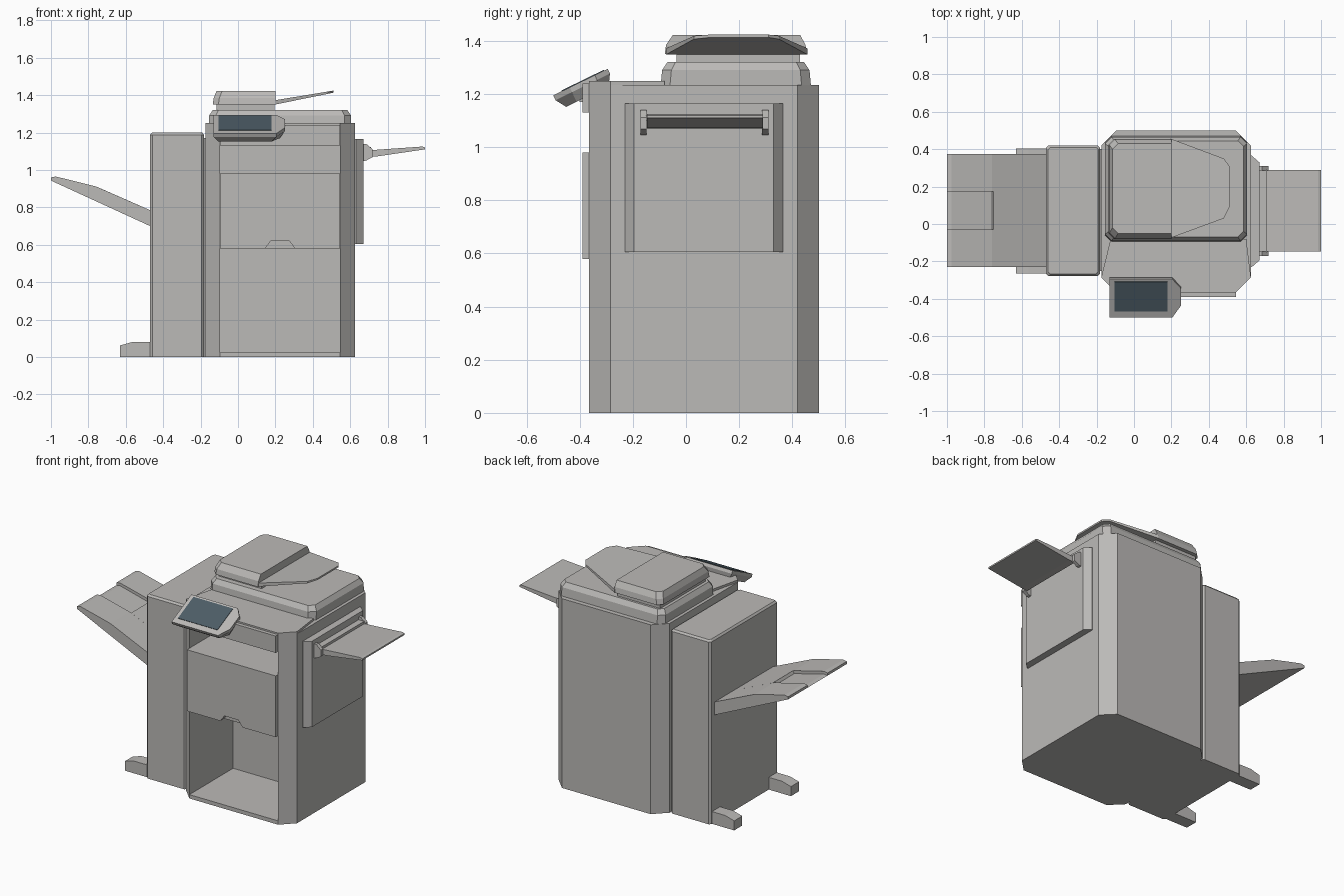
import bpy, bmesh, math
from mathutils import Matrix

if "Cube" in bpy.data.objects:
    bpy.data.objects.remove(bpy.data.objects["Cube"])


def material(name, rgb):
    m = bpy.data.materials.new(name)
    m.diffuse_color = (*rgb, 1)
    m.use_nodes = True
    m.node_tree.nodes["Principled BSDF"].inputs["Base Color"].default_value = m.diffuse_color
    return m


GREY = material("warm grey plastic", (0.50, 0.49, 0.475))
SCREEN = material("dark blue grey screen", (0.075, 0.11, 0.135))


def loft(name, rings, mat=GREY):
    """Closed solid through rings of 3D points."""
    bm = bmesh.new()
    rows = [[bm.verts.new(p) for p in ring] for ring in rings]
    n = len(rows[0])
    for a, b in zip(rows, rows[1:]):
        for i in range(n):
            j = (i + 1) % n
            bm.faces.new((a[i], a[j], b[j], b[i]))
    bm.faces.new(rows[0])
    bm.faces.new(rows[-1])
    bmesh.ops.recalc_face_normals(bm, faces=bm.faces)
    me = bpy.data.meshes.new(name)
    bm.to_mesh(me)
    bm.free()
    me.materials.append(mat)
    ob = bpy.data.objects.new(name, me)
    bpy.context.collection.objects.link(ob)
    return ob


def prism(name, pts, axis, a, b, mat=GREY):
    """Extrude a 2D profile along an axis from a to b."""
    place = {"x": lambda u, v, h: (h, u, v),
             "y": lambda u, v, h: (u, h, v),
             "z": lambda u, v, h: (u, v, h)}[axis]
    return loft(name, [[place(u, v, h) for u, v in pts] for h in (a, b)], mat)


def rect(x0, x1, y0, y1, c=0.0):
    """Rectangle outline with cut corners."""
    if c == 0:
        return [(x0, y0), (x1, y0), (x1, y1), (x0, y1)]
    return [(x0 + c, y0), (x1 - c, y0), (x1, y0 + c), (x1, y1 - c),
            (x1 - c, y1), (x0 + c, y1), (x0, y1 - c), (x0, y0 + c)]


def box(name, x0, x1, y0, y1, z0, z1, mat=GREY):
    return prism(name, rect(x0, x1, y0, y1), "z", z0, z1, mat)


def layers(name, levels, mat=GREY):
    """Stack of outlines given as (outline, z)."""
    return loft(name, [[(x, y, z) for x, y in o] for o, z in levels], mat)


# main cabinet with the open front bay
body = prism("main_cabinet", rect(-0.175, 0.625, -0.365, 0.5, 0.08), "z", 0, 1.235)
cutter = box("bay_cutter", -0.095, 0.545, -0.5, 0.085, 0.025, 1.13)
cutter.hide_render = True
mod = body.modifiers.new("bay", "BOOLEAN")
mod.operation, mod.solver, mod.object = "DIFFERENCE", "EXACT", cutter
bpy.context.view_layer.objects.active = body
bpy.ops.object.modifier_apply(modifier="bay")
bpy.data.objects.remove(cutter)

# front top deck and front panel
prism("front_top_deck", [(-0.175, -0.285), (-0.095, -0.365), (0.545, -0.365),
      (0.625, -0.285), (0.60, -0.08), (-0.125, -0.08)], "z", 1.235, 1.25)
box("upper_front_panel", -0.095, 0.545, -0.39, -0.365, 1.13, 1.24)

# paper drawer with a notched front
box("paper_drawer", -0.095, 0.545, -0.35, 0.085, 0.58, 0.98)
prism("drawer_front", [(-0.095, 0.58), (0.145, 0.58), (0.175, 0.62), (0.275, 0.62),
      (0.305, 0.58), (0.545, 0.58), (0.545, 0.98), (-0.095, 0.98)], "y", -0.39, -0.35)

# scanner base, lid neck and document feeder
layers("scanner_base", [(rect(-0.155, 0.605, -0.095, 0.47, 0.035), 1.235),
                        (rect(-0.155, 0.605, -0.09, 0.465, 0.035), 1.29),
                        (rect(-0.135, 0.585, -0.07, 0.445, 0.03), 1.32)])
box("scanner_lid_neck", -0.115, 0.195, -0.035, 0.43, 1.32, 1.352)


def feeder_outline(x0, y0, y1, c=0.03):
    return [(x0 + c, y0), (0.2, y0), (0.2, y1), (x0 + c, y1), (x0, y1 - c), (x0, y0 + c)]


layers("document_feeder", [(feeder_outline(-0.135, -0.08, 0.455), 1.35),
                           (feeder_outline(-0.13, -0.075, 0.45), 1.385),
                           (feeder_outline(-0.115, -0.05, 0.43), 1.422)])

tray = [(0.195, -0.075), (0.48, 0.03), (0.51, 0.09), (0.51, 0.31), (0.48, 0.35), (0.195, 0.457)]


def slope(x, z0, z1):
    return z0 + (z1 - z0) * (x - 0.2) / 0.31


loft("document_tray", [[(x, y, slope(x, a, b)) for x, y in tray]
                       for a, b in ((1.35, 1.413), (1.373, 1.424))])


# tilted control panel
def panel_outline(d):
    return [(-0.13 + d, -0.114 + d), (0.205 - d, -0.114 + d), (0.25 - d, -0.045),
            (0.25 - d, 0.06), (0.205 - d, 0.114 - d), (-0.13 + d, 0.114 - d)]


tilt = Matrix.Translation((0, -0.3975, 1.245)) @ Matrix.Rotation(math.atan2(0.1, 0.205), 4, "X")
panel = layers("control_panel", [(panel_outline(0.025), -0.06), (panel_outline(0), -0.02),
                                 (panel_outline(0), 0)])
screen = box("touch_screen", -0.105, 0.18, -0.078, 0.1, -0.003, 0.003, SCREEN)
for ob in (panel, screen):
    ob.data.transform(tilt)
box("panel_arm", 0.0, 0.15, -0.40, -0.33, 1.17, 1.235)

# finisher unit on the left, with softened edges
finisher = [(rect(-0.47, -0.182, -0.278, 0.42, 0.012), 0),
            (rect(-0.47, -0.182, -0.278, 0.42, 0.012), 1.188),
            (rect(-0.46, -0.192, -0.268, 0.41, 0.012), 1.2)]
layers("finisher", finisher)
box("finisher_joint", -0.185, -0.17, -0.25, 0.40, 0, 1.17)
for side, y in (("front", -0.265), ("back", 0.32)):
    prism(side + "_stabiliser_foot", [(-0.47, 0), (-0.63, 0), (-0.63, 0.062),
          (-0.565, 0.08), (-0.47, 0.08)], "y", y, y + 0.083)

# output tray on the left: two full sides, lowered middle
full = [(-0.47, 0.70), (-0.47, 0.785), (-0.76, 0.912), (-0.975, 0.965), (-1, 0.96), (-1, 0.943)]
low = [(-0.47, 0.70), (-0.47, 0.785), (-0.75, 0.908), (-0.76, 0.892), (-0.975, 0.947), (-1, 0.943)]
for name, prof, y0, y1 in (("output_tray_front", full, -0.23, -0.03),
                           ("output_tray_middle", low, -0.03, 0.175),
                           ("output_tray_back", full, 0.175, 0.375)):
    prism(name, prof, "y", y0, y1)

# right side door and bypass tray
prism("side_door", [(0.62, -0.23), (0.63, -0.23), (0.67, -0.195), (0.67, 0.33),
                    (0.63, 0.365), (0.62, 0.365)], "z", 0.605, 1.165)
for side, y in (("front", -0.172), ("back", 0.287)):
    prism(side + "_tray_bracket", [(0.665, 1.045), (0.685, 1.05), (0.718, 1.068),
          (0.718, 1.112), (0.685, 1.14), (0.665, 1.14)], "y", y, y + 0.024)
box("bypass_crossbar", 0.665, 0.71, -0.15, 0.29, 1.10, 1.122)
prism("bypass_tray", [(0.70, 1.07), (0.74, 1.072), (1.0, 1.11), (1.0, 1.12),
                      (0.985, 1.125), (0.70, 1.105)], "y", -0.147, 0.289)
